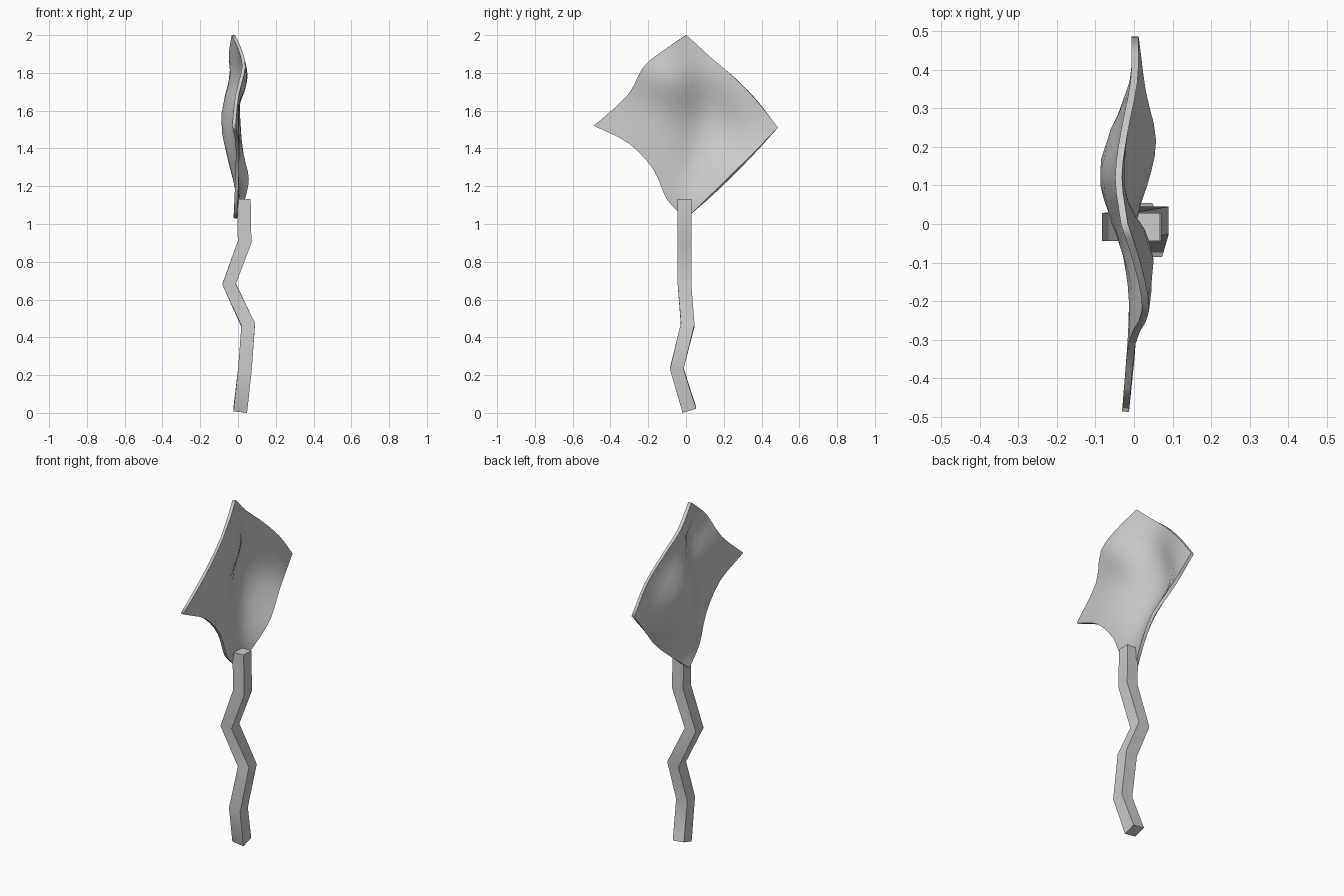
import bpy, bmesh
from math import sin, pi, exp, radians
from mathutils import Vector as V

if "Cube" in bpy.data.objects:
    bpy.data.objects.remove(bpy.data.objects["Cube"])


def finish(bm, name, angle):
    bmesh.ops.recalc_face_normals(bm, faces=bm.faces)
    me = bpy.data.meshes.new(name)
    bm.to_mesh(me)
    bm.free()
    ob = bpy.data.objects.new(name, me)
    bpy.context.collection.objects.link(ob)
    bpy.ops.object.select_all(action='DESELECT')
    bpy.context.view_layer.objects.active = ob
    ob.select_set(True)
    bpy.ops.object.shade_smooth_by_angle(angle=radians(angle))
    return ob


# Stem: square section swept along a crooked path with mitred joints
path = [V(p) for p in [(.012, .018, .015), (.037, -.049, .235), (.054, .009, .465),
                       (-.047, -.008, .682), (.035, -.008, .905), (.031, -.008, 1.133)]]
R = .036
bm = bmesh.new()
rings = []
for i, p in enumerate(path):
    n = V((0, 0, 0))
    if i > 0:
        n += (p - path[i - 1]).normalized()
    if i < len(path) - 1:
        n += (path[i + 1] - p).normalized()
    rings.append([bm.verts.new(p + V((x, y, -(n.x * x + n.y * y) / n.z)))
                  for x, y in [(-R, -R), (R, -R), (R, R), (-R, R)]])
for a, b in zip(rings, rings[1:]):
    for k in range(4):
        m = (k + 1) % 4
        bm.faces.new((a[k], a[m], b[m], b[k]))
bm.faces.new(rings[0])
bm.faces.new(rings[-1])
finish(bm, "stem", 60)

# Leaf blade: patch stretched between four wavy edges
B, E, T, L = (V(c) for c in [(-.015, 0, 1.03), (.003, .487, 1.51),
                             (-.025, 0, 2.0), (-.022, -.487, 1.52)])
low_right = [B, V((.025, .1, 1.12)), V((.05, .22, 1.235)), V((.022, .35, 1.365)), E]
up_right = [E, V((0, .37, 1.66)), V((-.025, .24, 1.79)), V((-.04, .12, 1.89)), T]
up_left = [L, V((-.005, -.31, 1.68)), V((.03, -.225, 1.83)), V((.01, -.11, 1.925)), T]
low_left = [B, V((-.01, -.1, 1.13)), V((-.004, -.17, 1.285)), V((-.004, -.3, 1.425)), L]


def spline(pts, t):
    q = [2 * pts[0] - pts[1]] + pts + [2 * pts[-1] - pts[-2]]
    i = min(int(t * 4), 3)
    f = t * 4 - i
    a, b, c, d = q[i:i + 4]
    return .5 * (2 * b + (c - a) * f + (2 * a - 5 * b + 4 * c - d) * f ** 2
                 + (3 * b - a - 3 * c + d) * f ** 3)


def blade(u, v):
    p = (spline(low_right, u) * (1 - v) + spline(up_left, u) * v
         + spline(low_left, v) * (1 - u) + spline(up_right, v) * u
         - (B * (1 - u) * (1 - v) + E * u * (1 - v) + L * (1 - u) * v + T * u * v))
    # hollow low in the middle, swelling near the upper left edge
    dish = max(0, sin(pi * u ** 1.2)) * max(0, sin(pi * v ** .68))
    p.x -= .12 * dish ** 1.6
    p.x += .065 * exp(-((u - .62) ** 2 + (v - .78) ** 2) / .035) * max(0, sin(pi * v)) ** .5 * sin(pi * u)
    return p


N = 12
bm = bmesh.new()
g = [[bm.verts.new(blade(i / N, j / N)) for j in range(N + 1)] for i in range(N + 1)]
for i in range(N):
    for j in range(N):
        bm.faces.new((g[i][j], g[i + 1][j], g[i + 1][j + 1], g[i][j + 1]))
leaf = finish(bm, "leaf_blade", 40)
thick = leaf.modifiers.new("thickness", 'SOLIDIFY')
thick.thickness = .018
thick.offset = 0

# Keep the rim crisp
for e in leaf.data.edges:
    e.use_edge_sharp = all(any(c in (0, N) for c in divmod(v, N + 1)) for v in e.vertices)
